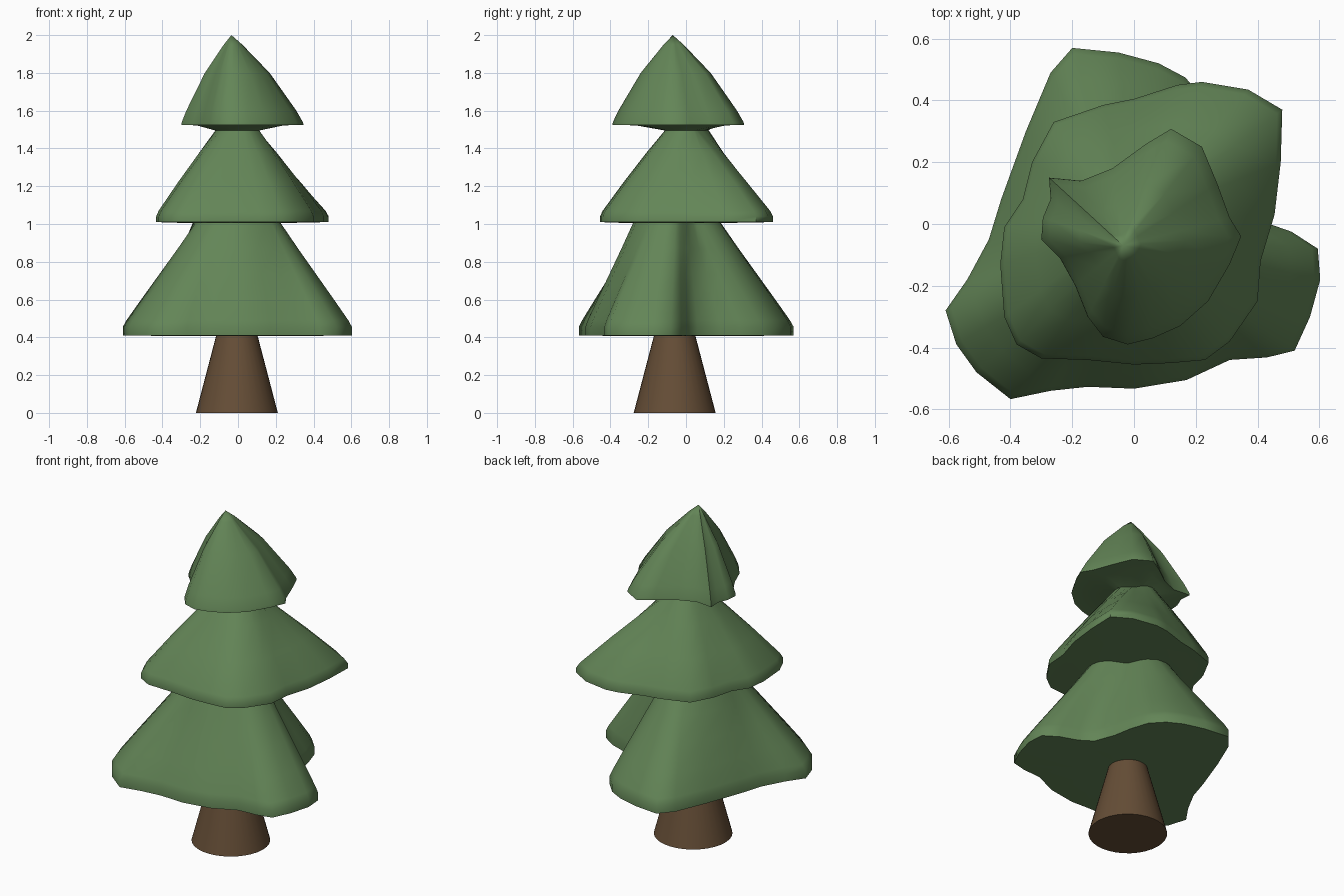
import bpy, bmesh, math

if "Cube" in bpy.data.objects:
    bpy.data.objects.remove(bpy.data.objects["Cube"])


def material(name, color):
    m = bpy.data.materials.new(name)
    m.diffuse_color = (*color, 1)
    m.use_nodes = True
    m.node_tree.nodes["Principled BSDF"].inputs["Base Color"].default_value = m.diffuse_color
    return m


def smooth(obj, angle):
    bpy.ops.object.select_all(action='DESELECT')
    obj.select_set(True)
    bpy.context.view_layer.objects.active = obj
    bpy.ops.object.shade_smooth_by_angle(angle=math.radians(angle))


def tier(name, rim, top, low, profile):
    """Loft from a neck (cx, cy, r, dent, z) under the skirt, round the rim, up to the next neck.
    The dent pinches each neck at the back right."""
    def ring(c, t, z):
        cx, cy, r, dent = c
        out = []
        for x, y in rim:
            a = math.atan2(y - cy, x - cx)
            q = r * (1 - dent * max(0, math.cos(a - math.pi / 4)) ** 4)
            px, py = cx + q * math.cos(a), cy + q * math.sin(a)
            out.append(bm.verts.new((x + (px - x) * t, y + (py - y) * t, z)))
        return out

    bm = bmesh.new()
    z0 = profile[0][1]
    rings = [ring(low[:4], 1, low[4]), ring(low[:4], 0.45, z0 - 0.003), ring(top, 0.02, z0)]
    rings += [ring(top, t, z) for t, z in profile]
    n = len(rim)
    for a, b in zip(rings, rings[1:]):
        for i in range(n):
            j = (i + 1) % n
            bm.faces.new((a[i], a[j], b[j], b[i]))
    bmesh.ops.remove_doubles(bm, verts=bm.verts, dist=0.0005)
    bmesh.ops.recalc_face_normals(bm, faces=bm.faces)
    me = bpy.data.meshes.new(name)
    bm.to_mesh(me)
    bm.free()
    obj = bpy.data.objects.new(name, me)
    bpy.context.collection.objects.link(obj)
    me.materials.append(green)
    smooth(obj, 60)


green = material("needles", (0.125, 0.235, 0.095))
brown = material("bark", (0.13, 0.075, 0.037))

# Tapered trunk
bpy.ops.mesh.primitive_cone_add(vertices=32, radius1=0.217, radius2=0.108,
                                depth=0.415, location=(-0.006, -0.06, 0.2075))
trunk = bpy.context.object
trunk.name = "trunk"
trunk.data.materials.append(brown)
smooth(trunk, 40)

neck_low = (0, -.04, .238, .5)
neck_high = (0, .008, .12, .4)

# Lower skirt
tier("lower_branches",
     [(-.61, -.28), (-.575, -.39), (-.51, -.48), (-.40, -.567), (-.27, -.54),
      (-.15, -.527), (0, -.533), (.17, -.505), (.31, -.44), (.43, -.432),
      (.52, -.41), (.57, -.30), (.603, -.18), (.595, -.08), (.51, -.025),
      (.41, .01), (.335, .06), (.29, .18), (.27, .29), (.235, .40), (.165, .475),
      (.08, .52), (-.05, .555), (-.20, .57), (-.27, .49), (-.35, .30),
      (-.43, .08), (-.47, -.05), (-.54, -.18)],
     neck_low, (-.006, -.06, 0, 0, .411),
     [(0, .41), (0, .455), (.05, .49), (.25, .60), (.5, .735), (.75, .87), (1, 1.01)])

# Middle skirt
tier("middle_branches",
     [(-.433, -.13), (-.42, -.30), (-.38, -.39), (-.30, -.435), (-.15, -.44),
      (0, -.455), (.12, -.45), (.23, -.44), (.31, -.38), (.40, -.25),
      (.41, -.12), (.455, .03), (.475, .20), (.48, .37), (.37, .435),
      (.22, .46), (.14, .45), (0, .405), (-.10, .385), (-.26, .33),
      (-.33, .20), (-.36, .08), (-.42, -.01)],
     neck_high, neck_low + (1.005,),
     [(0, 1.01), (0, 1.04), (.04, 1.07), (.36, 1.22), (.71, 1.375), (1, 1.495)])

# Top cone
tier("top_branches",
     [(-.30, -.05), (-.24, -.11), (-.19, -.20), (-.15, -.30), (-.10, -.365),
      (-.02, -.39), (.06, -.37), (.15, -.33), (.24, -.25), (.31, -.13),
      (.347, -.04), (.31, .02), (.27, .13), (.22, .25), (.12, .308),
      (.04, .26), (-.07, .18), (-.17, .14), (-.275, .15), (-.27, .08),
      (-.295, .02)],
     (-.035, -.07, 0, 0), neck_high + (1.495,),
     [(0, 1.525), (.01, 1.54), (.10, 1.60), (.47, 1.80), (.85, 1.95), (1, 2.0)])
